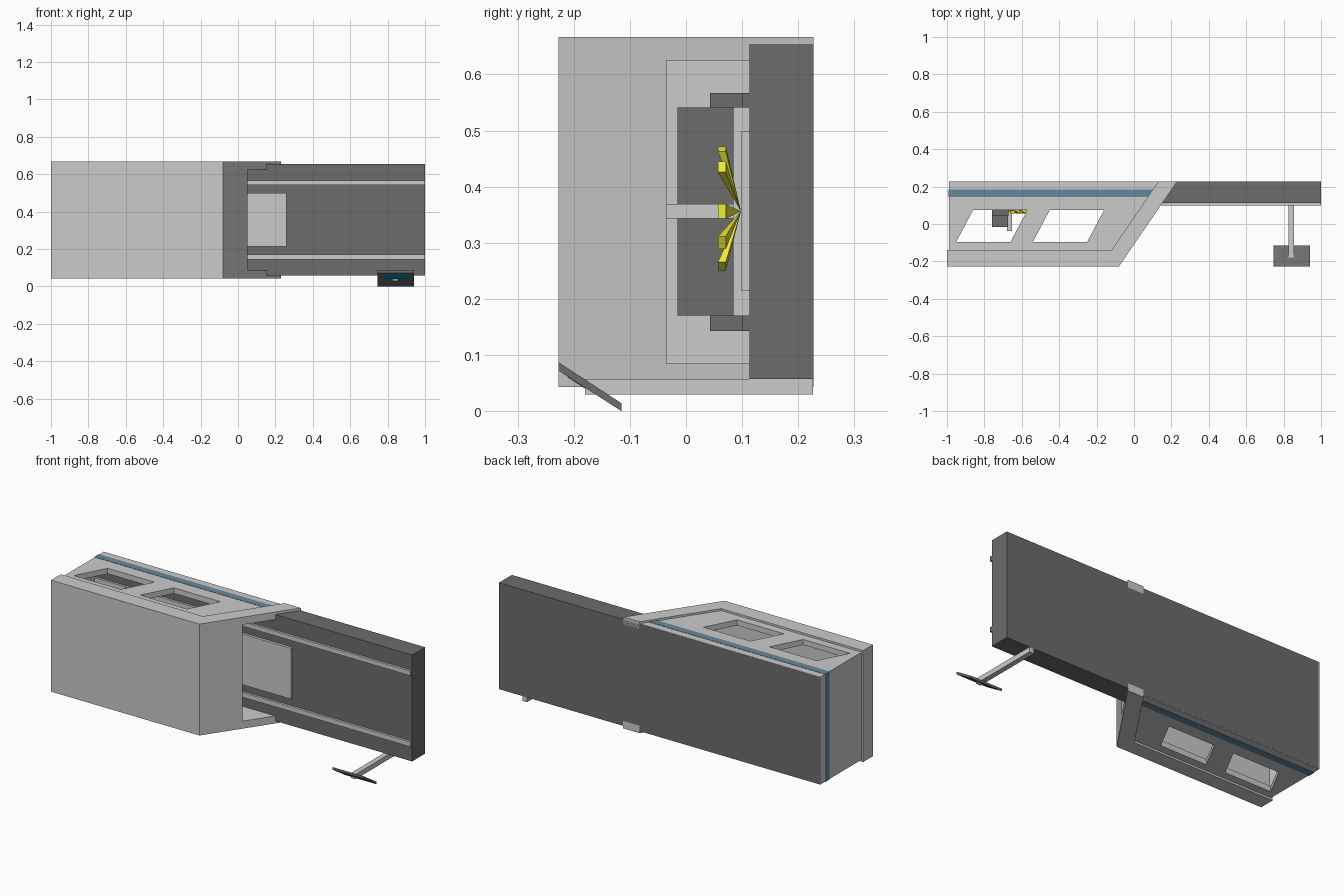
import bpy, bmesh, math

if "Cube" in bpy.data.objects:
    bpy.data.objects.remove(bpy.data.objects["Cube"])


def material(name, rgb):
    m = bpy.data.materials.new(name)
    m.diffuse_color = (*rgb, 1)
    m.use_nodes = True
    m.node_tree.nodes["Principled BSDF"].inputs["Base Color"].default_value = m.diffuse_color
    return m


DARK = material("dark_grey", (0.15, 0.15, 0.15))
BLUE = material("slate_blue", (0.13, 0.25, 0.33))
GLOW = material("screen_blue", (0.0, 0.25, 0.5))
YELLOW = material("yellow", (0.9, 0.85, 0.04))


def add_mesh(name, bm, mat=None):
    bmesh.ops.recalc_face_normals(bm, faces=bm.faces)
    me = bpy.data.meshes.new(name)
    bm.to_mesh(me)
    bm.free()
    ob = bpy.data.objects.new(name, me)
    bpy.context.collection.objects.link(ob)
    if mat:
        me.materials.append(mat)
    return ob


def prism(name, outline, lo, hi, mat=None, axis="z"):
    """Extrude a 2D outline: (x, y) along z, or (y, z) along x."""
    place = (lambda a, b, h: (a, b, h)) if axis == "z" else (lambda a, b, h: (h, a, b))
    bm = bmesh.new()
    face = bm.faces.new([bm.verts.new(place(a, b, lo)) for a, b in outline])
    ext = bmesh.ops.extrude_face_region(bm, geom=[face])["geom"]
    verts = [v for v in ext if isinstance(v, bmesh.types.BMVert)]
    bmesh.ops.translate(bm, verts=verts, vec=place(0, 0, hi - lo))
    return add_mesh(name, bm, mat)


def box(name, x, y, z, mat=None):
    return prism(name, [(x[0], y[0]), (x[1], y[0]), (x[1], y[1]), (x[0], y[1])], *z, mat)


def cut(target, cutter):
    cutter.hide_render = True
    cutter.hide_set(True)
    cutter.display_type = "WIRE"
    mod = target.modifiers.new("cut", "BOOLEAN")
    mod.operation = "DIFFERENCE"
    mod.solver = "EXACT"
    mod.object = cutter


# Long back slab
box("back_slab", (-0.985, 1), (0.113, 0.227), (0.057, 0.653), DARK)

# Outer cover: front plate with slanted end, opening cut in the end
frame = prism("front_cover", [(-1, -0.227), (-0.08, -0.227), (0.23, 0.227),
                              (0.13, 0.227), (-0.12, -0.14), (-1, -0.14)], 0.043, 0.667)
cut(frame, box("end_opening_cutter", (-0.3, 0.5), (-0.035, 0.3), (0.085, 0.625)))

# Hollow inner housing with slanted windows through top and bottom
body = prism("housing", [(-0.99, -0.145), (-0.115, -0.145), (0.14, 0.2265),
                         (-0.99, 0.2265)], 0.054, 0.656)
cut(body, box("cavity_cutter", (-0.96, 0.5), (-0.115, 0.3), (0.085, 0.625)))
for i, x in enumerate((-0.95, -0.54)):
    cut(body, prism(f"window_cutter_{i + 1}", [(x, -0.095), (x + 0.29, -0.095),
                                              (x + 0.38, 0.075), (x + 0.09, 0.075)], -0.1, 0.8))

# Blue band round the housing
prism("blue_band", [(-0.992, 0.145), (0.085, 0.145), (0.112, 0.185), (-0.992, 0.185)],
      0.0525, 0.6575, BLUE)

# Rails with dark end caps, and the flat bed between them
for side, z in (("lower", (0.143, 0.17)), ("upper", (0.541, 0.567))):
    box(f"{side}_rail", (-0.96, 0.998), (0.1, 0.115), z)
    box(f"{side}_rail_cap", (0.998, 1), (0.1, 0.114), z, DARK)
    box(f"{side}_carriage_leg", (-0.76, -0.67), (0.043, 0.112), z, DARK)
box("bed", (-0.9, 0.26), (0.098, 0.115), (0.214, 0.498))

# Carriage and its central fin
box("carriage", (-0.76, -0.675), (-0.015, 0.085), (0.17, 0.541), DARK)
box("carriage_fin", (-0.68, -0.652), (-0.038, 0.085), (0.343, 0.369))

# Fan of yellow spikes meeting on the bed
for i, deg in enumerate((-55, -28, 0, 42, 69)):
    c, s = math.cos(math.radians(deg)), math.sin(math.radians(deg))
    bm = bmesh.new()
    apex = bm.verts.new((-0.69, 0.098, 0.356))
    base = [bm.verts.new((-0.69 + 0.119 * c - w * s, y, 0.356 + 0.119 * s + w * c))
            for w, y in ((-0.013, 0.057), (0.013, 0.057), (0.013, 0.071), (-0.013, 0.071))]
    bm.faces.new(base)
    for k in range(4):
        bm.faces.new((base[k], base[(k + 1) % 4], apex))
    add_mesh(f"spike_{i + 1}", bm, YELLOW)

# Arm under the slab carrying a tilted console with a lit strip underneath
box("console_arm", (0.826, 0.855), (-0.18, 0.2265), (0.03, 0.0575))
prism("console", [(-0.227, 0.072), (-0.115, 0), (-0.115, 0.014), (-0.227, 0.087)],
      0.745, 0.94, DARK, "x")
prism("console_strip", [(-0.21, 0.0595), (-0.18, 0.0402), (-0.18, 0.045), (-0.21, 0.064)],
      0.77, 0.915, GLOW, "x")
